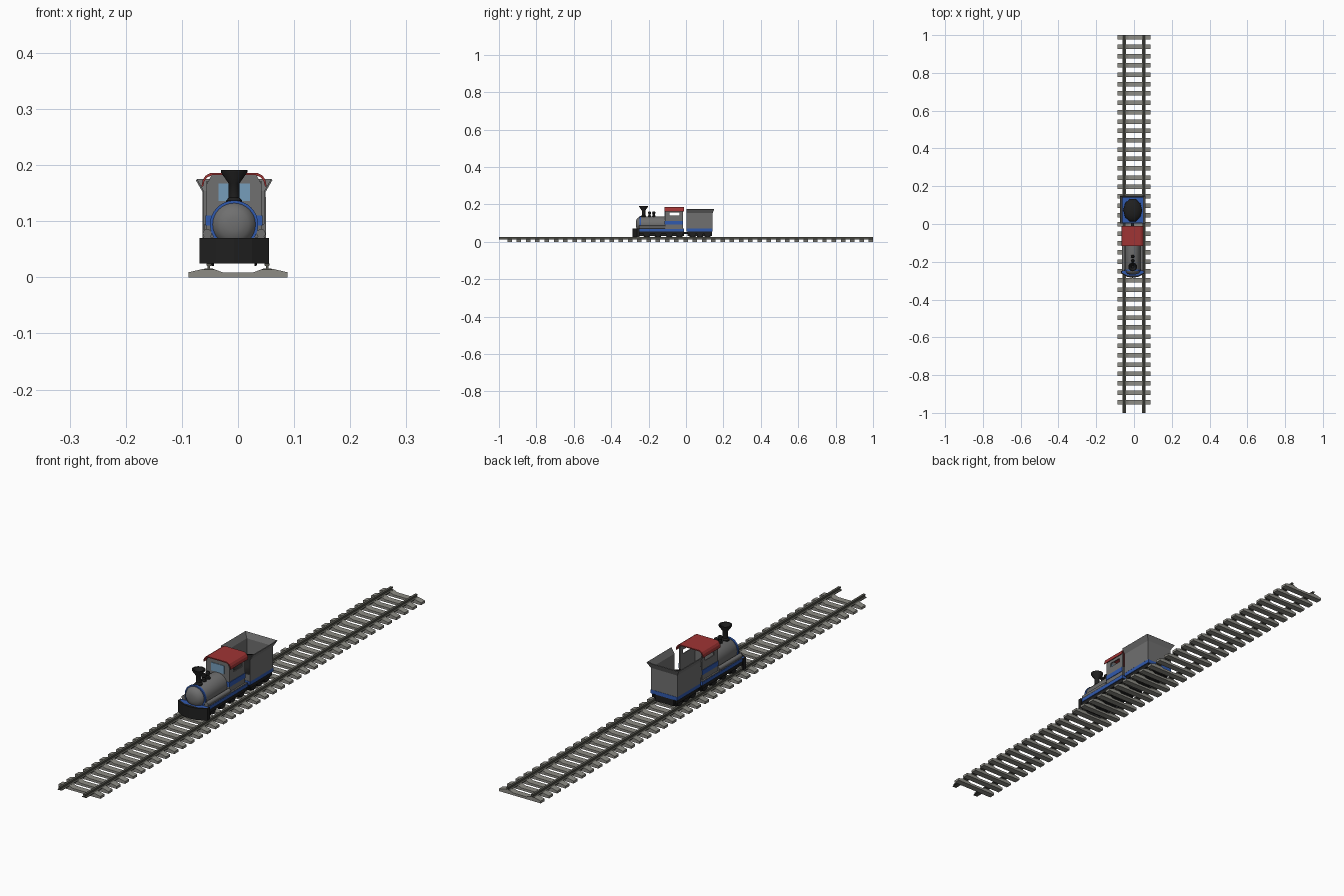
import bpy, bmesh, math
from mathutils import Matrix

cube = bpy.data.objects.get("Cube")
if cube:
    bpy.data.objects.remove(cube, do_unlink=True)

CX = -0.007  # the train sits slightly off the track centre


def material(name, rgb):
    m = bpy.data.materials.new(name)
    m.use_nodes = True
    m.diffuse_color = (*rgb, 1)
    m.node_tree.nodes["Principled BSDF"].inputs["Base Color"].default_value = (*rgb, 1)
    return m


GREY = material("body grey", (0.16, 0.16, 0.16))
BLACK = material("soot black", (0.014, 0.014, 0.014))
BLUE = material("trim blue", (0.03, 0.1, 0.42))
RED = material("roof red", (0.35, 0.035, 0.035))
GLASS = material("window glass", (0.18, 0.34, 0.5))
RAIL = material("rail steel", (0.09, 0.09, 0.075))
SLEEPER = material("sleeper concrete", (0.27, 0.265, 0.235))


def finish(name, bm, mat, smooth=False):
    bmesh.ops.recalc_face_normals(bm, faces=bm.faces)
    mesh = bpy.data.meshes.new(name)
    bm.to_mesh(mesh)
    bm.free()
    mesh.materials.append(mat)
    ob = bpy.data.objects.new(name, mesh)
    bpy.context.collection.objects.link(ob)
    if smooth:
        bpy.ops.object.select_all(action='DESELECT')
        ob.select_set(True)
        bpy.context.view_layer.objects.active = ob
        bpy.ops.object.shade_smooth_by_angle(angle=math.radians(35))
    return ob


def box(name, x, y, z, mat):
    """Box from (min, max) ranges."""
    bm = bmesh.new()
    bmesh.ops.create_cube(bm, size=1)
    for v in bm.verts:
        v.co = [(a + b) / 2 + c * (b - a) for (a, b), c in zip((x, y, z), v.co)]
    return finish(name, bm, mat)


def prism(name, pts, lo, hi, axis, mat):
    """Extrude an outline: (x, z) along y, or (x, y) along z."""
    put = (lambda a, b, t: (a, t, b)) if axis == 'y' else (lambda a, b, t: (a, b, t))
    bm = bmesh.new()
    face = bm.faces.new([bm.verts.new(put(a, b, lo)) for a, b in pts])
    new = bmesh.ops.extrude_face_region(bm, geom=[face])["geom"]
    step = put(0, 0, hi - lo)
    bmesh.ops.translate(bm, vec=step, verts=[g for g in new if isinstance(g, bmesh.types.BMVert)])
    return finish(name, bm, mat)


def lathe(name, profile, centre, mat, axis='z', sides=24):
    """Spin (radius, height) points round an axis."""
    bm = bmesh.new()
    rings = [[bm.verts.new((r * math.cos(2 * math.pi * i / sides),
                            r * math.sin(2 * math.pi * i / sides), h))
              for i in range(sides)] for r, h in profile]
    for a, b in zip(rings, rings[1:]):
        for i in range(sides):
            j = (i + 1) % sides
            bm.faces.new((a[i], a[j], b[j], b[i]))
    bm.faces.new(rings[0])
    bm.faces.new(rings[-1])
    if axis == 'y':
        bm.transform(Matrix.Rotation(-math.pi / 2, 4, 'X'))
    elif axis == 'x':
        bm.transform(Matrix.Rotation(math.pi / 2, 4, 'Y'))
    bm.transform(Matrix.Translation(centre))
    return finish(name, bm, mat, smooth=True)


def mirrored(half, cx=0.0):
    """Full outline from its right half, listed in order."""
    return [(cx + a, b) for a, b in half] + [(cx - a, b) for a, b in reversed(half) if a]


# Track: shaped sleepers and two I-section rails
sleeper = mirrored([(0.088, 0), (0.088, 0.009), (0.062, 0.015), (0.044, 0.015), (0.028, 0.009)])
for i in range(40):
    y = 0.988 - i * 0.0495
    prism(f"sleeper_{i + 1}", sleeper, y - 0.012, y + 0.012, 'y', SLEEPER)
rail = [(0.009, 0.013), (0.009, 0.015), (0.002, 0.016), (0.002, 0.020), (0.0045, 0.021), (0.0045, 0.025)]
for side, x in (("left", 0.052), ("right", -0.052)):
    prism(f"{side}_rail", mirrored(rail, x), -1, 1, 'y', RAIL)

# Underframes and flanged wheels
for part, y0, y1 in (("engine", -0.255, -0.012), ("tender", 0.008, 0.14)):
    box(f"{part}_underframe", (CX - 0.038, CX + 0.038), (y0, y1), (0.03, 0.057), BLACK)
    for s in (-1, 1):
        x = CX + s * 0.05
        box(f"{part}_side_frame", (x - 0.003, x + 0.003), (y0, y1), (0.042, 0.057), BLACK)
for y in (-0.21, -0.15, -0.09, -0.035, 0.035, 0.075, 0.115):
    for s in (-1, 1):
        tread = [(0.022, -0.004), (0.022, 0), (0.0175, 0.001), (0.0175, 0.009)]
        lathe("wheel", [(r, s * h) for r, h in tread], (CX + s * 0.04, y, 0.0425), BLACK, 'x', 16)

# Engine deck with pointed nose, and the front buffer shield
nose = [(0, -0.281), (0.031, -0.275), (0.06, -0.259)]
deck = mirrored(nose + [(0.056, -0.25), (0.056, -0.01)], CX)
prism("engine_deck", deck, 0.056, 0.0695, 'z', BLUE)
shield = mirrored([(0, -0.285), (0.032, -0.279), (0.062, -0.262), (0.062, -0.248),
                   (0.057, -0.248), (0.057, -0.258), (0.03, -0.272)], CX)
prism("buffer_shield", shield, 0.025, 0.07, 'z', BLACK)
box("running_board", (CX - 0.055, CX + 0.055), (-0.248, -0.012), (0.069, 0.072), GREY)

# Boiler with domed front and blue bands
lathe("boiler", [(0.012, -0.268), (0.026, -0.264), (0.035, -0.256), (0.0405, -0.244), (0.0405, -0.112)],
      (CX, 0, 0.094), GREY, 'y', 32)
lathe("boiler_front_band", [(0.039, -0.249), (0.043, -0.249), (0.043, -0.241), (0.039, -0.241)],
      (CX, 0, 0.094), BLUE, 'y', 32)
for s in (-1, 1):
    lathe("side_pipe", [(0.008, -0.25), (0.008, -0.112)], (CX + s * 0.048, 0, 0.078), GREY, 'y', 16)

# Chimney and domes
lathe("chimney", [(0.014, 0.125), (0.014, 0.137), (0.0095, 0.142), (0.0095, 0.167), (0.0235, 0.187),
                  (0.0235, 0.191), (0.019, 0.191), (0.007, 0.172)], (CX, -0.227, 0), BLACK, 'z', 16)
for y in (-0.195, -0.172):
    lathe("steam_dome", [(0.009, 0.128), (0.009, 0.138), (0.006, 0.141), (0.006, 0.149),
                         (0.009, 0.152), (0.008, 0.159), (0.004, 0.162)], (CX, y, 0), BLACK, 'z', 16)

# Cab: front wall, side walls with window openings, open at the back
Y0, Y1, W, T = -0.112, -0.017, 0.049, 0.004
front = mirrored([(W, 0.07), (W, 0.166), (0.04, 0.182)], CX)
prism("cab_front", front, Y0, Y0 + T, 'y', GREY)
box("cab_front_window", (CX - 0.028, CX + 0.028), (Y0 - 0.002, Y0 + T + 0.002), (0.136, 0.167), GLASS)
for s in (-1, 1):
    x = tuple(sorted((CX + s * W, CX + s * (W - T))))
    box("cab_side_panel", x, (Y0 + T, Y1), (0.07, 0.14), GREY)
    box("cab_side_header", x, (Y0 + T, Y1), (0.156, 0.172), GREY)
    box("cab_front_post", x, (Y0 + T, Y0 + 0.024), (0.14, 0.156), GREY)
    box("cab_rear_post", x, (Y1 - 0.018, Y1), (0.14, 0.156), GREY)
    stripe = tuple(sorted((CX + s * (W + 0.002), CX + s * (W - 0.001))))
    box("cab_side_stripe", stripe, (Y0 - 0.002, Y1), (0.092, 0.11), BLUE)
    end = tuple(sorted((CX + s * (W + 0.002), CX + s * 0.036)))
    box("cab_front_stripe", end, (Y0 - 0.002, Y0), (0.092, 0.11), BLUE)

# Curved cab roof
outer = [(0.058, 0.162), (0.056, 0.173), (0.051, 0.181), (0.042, 0.186)]
inner = [(0.039, 0.182), (0.048, 0.178), (0.053, 0.171), (0.055, 0.162)]
roof = ([(CX + a, b) for a, b in outer] + [(CX - a, b) for a, b in reversed(outer)]
        + [(CX - a, b) for a, b in reversed(inner)] + [(CX + a, b) for a, b in inner])
prism("cab_roof", roof, Y0 - 0.004, -0.011, 'y', RED)

# Tender: floor, flared walls open toward the cab
box("tender_deck", (CX - 0.056, CX + 0.056), (0.003, 0.143), (0.056, 0.07), BLUE)
box("tender_front_sill", (CX - 0.053, CX + 0.053), (0.004, 0.008), (0.07, 0.095), GREY)
bm = bmesh.new()
levels = [(0.055, 0.141, 0.07), (0.055, 0.141, 0.153), (0.067, 0.15, 0.174)]
rows = [[bm.verts.new((CX + x, y, z)) for x, y in ((w, 0.003), (w, back), (-w, back), (-w, 0.003))]
        for w, back, z in levels]
for a, b in zip(rows, rows[1:]):
    for i in range(3):
        bm.faces.new((a[i], a[i + 1], b[i + 1], b[i]))
walls = finish("tender_walls", bm, GREY)
mod = walls.modifiers.new("thickness", 'SOLIDIFY')
mod.thickness = 0.003
mod.offset = 0

# Coal heap and coupling
heap = lathe("coal_heap", [(0.05, 0.069), (0.05, 0.1), (0.042, 0.112), (0.022, 0.12), (0.006, 0.122)],
             (0, 0, 0), BLACK, 'z', 10)
heap.scale.y = 1.25
heap.location = (CX, 0.073, 0)
box("coupling_bar", (CX - 0.008, CX + 0.008), (-0.014, 0.01), (0.042, 0.052), BLACK)
